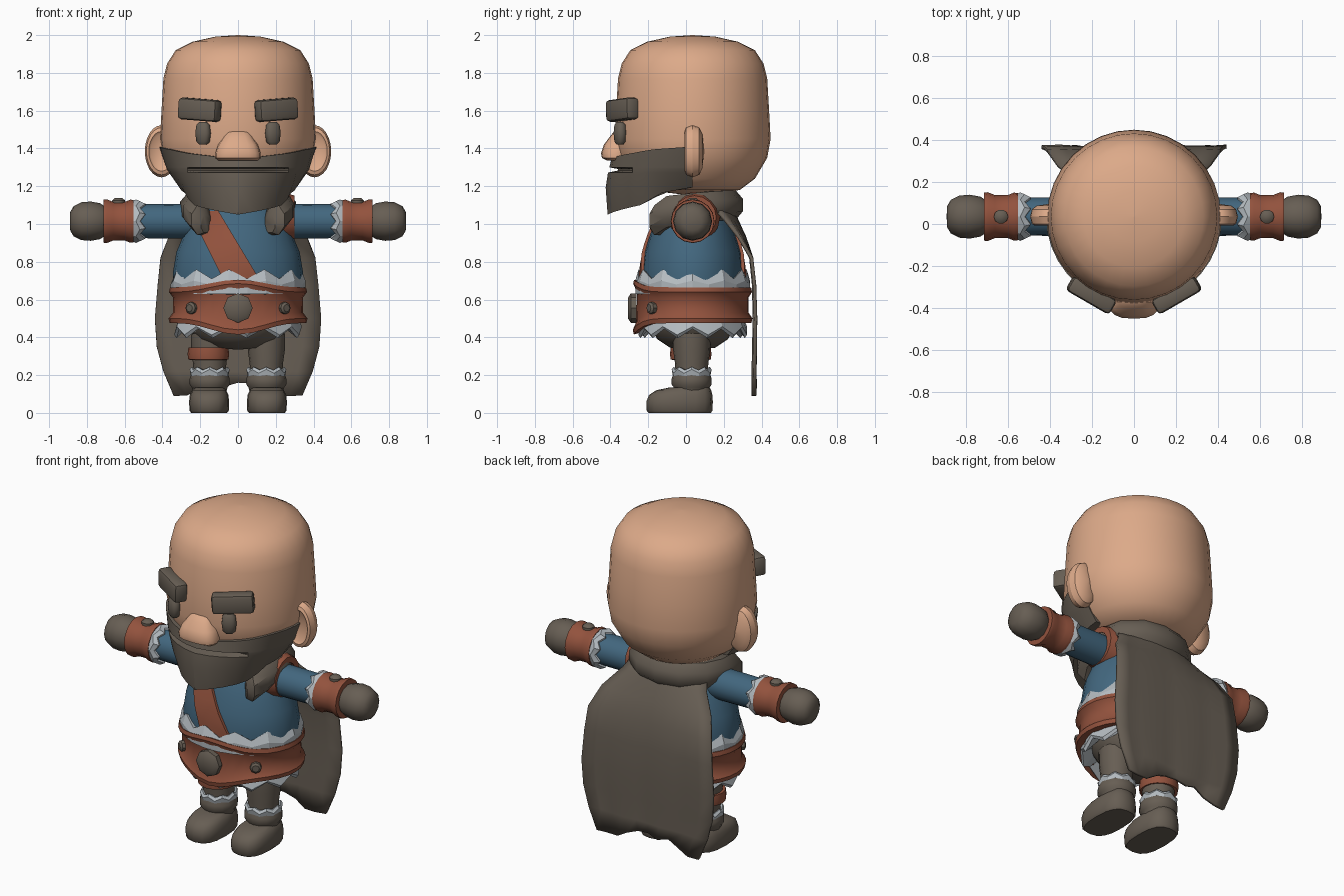
import bpy, bmesh
from math import sin, cos, pi, radians, sqrt
from mathutils import Matrix

if "Cube" in bpy.data.objects:
    bpy.data.objects.remove(bpy.data.objects["Cube"])

def material(name, rgb):
    m = bpy.data.materials.new(name)
    m.diffuse_color = (*rgb, 1)
    m.use_nodes = True
    m.node_tree.nodes["Principled BSDF"].inputs["Base Color"].default_value = m.diffuse_color
    return m

SKIN = material("skin", (0.72, 0.40, 0.25))
HAIR = material("dark_taupe", (0.135, 0.112, 0.088))
LEATHER = material("red_leather", (0.29, 0.085, 0.047))
BLUE = material("blue_cloth", (0.055, 0.135, 0.21))
TRIM = material("pale_trim", (0.46, 0.50, 0.53))
CY = 0.035  # body axis in y

def interp(table, x):
    """Linear lookup in rows (key, values...)."""
    for a, b in zip(table, table[1:]):
        if x <= b[0]:
            t = max(0, (x - a[0]) / (b[0] - a[0]))
            return [p + (q - p) * t for p, q in zip(a[1:], b[1:])]
    return list(table[-1][1:])

def finish(name, bm, mat, loc=(0, 0, 0), rot=(0, 0, 0), scale=(1, 1, 1), angle=40):
    bmesh.ops.recalc_face_normals(bm, faces=bm.faces)
    me = bpy.data.meshes.new(name)
    bm.to_mesh(me)
    bm.free()
    me.materials.append(mat)
    ob = bpy.data.objects.new(name, me)
    bpy.context.collection.objects.link(ob)
    ob.location, ob.rotation_euler, ob.scale = loc, rot, scale
    bpy.ops.object.select_all(action='DESELECT')
    ob.select_set(True)
    bpy.context.view_layer.objects.active = ob
    bpy.ops.object.shade_smooth_by_angle(angle=radians(angle))
    return ob

def skin_rings(rings, loop=False, wrap=True, caps=True):
    """Bridge rows of points into a surface."""
    bm = bmesh.new()
    rows = [[bm.verts.new(p) for p in r] for r in rings]
    n = len(rows[0])
    pairs = list(zip(rows, rows[1:])) + ([(rows[-1], rows[0])] if loop else [])
    for a, b in pairs:
        for i in range(n if wrap else n - 1):
            j = (i + 1) % n
            bm.faces.new((a[i], a[j], b[j], b[i]))
    if caps and not loop:
        bm.faces.new(rows[0])
        bm.faces.new(rows[-1])
    return bm

def zigzag(i, a):
    return (-1) ** i

def front_point(i, a):
    return max(0, -sin(a)) ** 7

def lathe(name, mat, profile, n=24, wave=None, loop=False, **kw):
    """Spin (radius, height[, wave amount]) rows round z."""
    rings = []
    for p in profile:
        amp = p[2] if len(p) > 2 else 0
        ring = []
        for i in range(n):
            a = 2 * pi * i / n
            ring.append((max(p[0], 0.002) * cos(a), max(p[0], 0.002) * sin(a),
                         p[1] + (amp * wave(i, a) if wave else 0)))
        rings.append(ring)
    return finish(name, skin_rings(rings, loop), mat, **kw)

def loft(name, mat, sections, n=16, power=0.75, **kw):
    """Stack rounded sections (z, centre y, half width, half depth)."""
    def sq(v):
        return abs(v) ** power * (1 if v > 0 else -1)
    rings = [[(rx * sq(cos(2 * pi * i / n)), cy + ry * sq(sin(2 * pi * i / n)), z)
              for i in range(n)] for z, cy, rx, ry in sections]
    return finish(name, skin_rings(rings), mat, **kw)

def box(name, mat, size, loc, rot, bevel):
    bm = bmesh.new()
    bmesh.ops.create_cube(bm, size=1, matrix=Matrix.Diagonal((*size, 1)))
    bmesh.ops.bevel(bm, geom=bm.edges[:], offset=bevel, segments=2, affect='EDGES', profile=0.5)
    return finish(name, bm, mat, loc, rot)

# Head
lathe("head", SKIN, [(0, 2.0), (.12, 1.992), (.24, 1.965), (.33, 1.92), (.375, 1.85), (.395, 1.77),
                     (.405, 1.6), (.413, 1.45), (.395, 1.35), (.33, 1.24), (.25, 1.18), (0, 1.15)],
      n=32, loc=(0, CY, 0))
loft("nose", SKIN, [(1.335, -.365, .105, .05), (1.35, -.37, .12, .075), (1.375, -.37, .12, .08),
                    (1.42, -.36, .105, .075), (1.46, -.345, .078, .06), (1.485, -.34, .062, .045),
                    (1.495, -.335, .04, .03)])

for s, side in ((-1, "right"), (1, "left")):
    # Ears, eyes and brows
    lathe(f"ear_{side}", SKIN, [(0, -.04), (.09, -.04), (.105, -.052), (.125, -.045), (.138, -.01),
                                (.125, .025), (.09, .042), (0, .05)],
          loc=(s * .405, .045, 1.385), rot=(-pi / 2, 0, 0), scale=(.64, 1, 1))
    loft(f"eye_{side}", HAIR, [(-.06, 0, .02, .015), (-.045, 0, .036, .026), (0, 0, .042, .03),
                               (.045, 0, .036, .026), (.06, 0, .02, .015)], power=.85,
         loc=(s * .185, -.35, 1.48), rot=(0, 0, s * radians(25)))
    box(f"brow_{side}", HAIR, (.235, .08, .115), (s * .203, -.338, 1.605),
        (0, s * radians(-4), s * radians(30)), .02)

# Beard wrapped round the jaw, with a mouth slot; rows are angle, top r, top z, bottom r, bottom z
shape = [(0, .43, 1.34, .45, 1.05), (20, .42, 1.36, .405, 1.075), (40, .418, 1.375, .36, 1.10),
         (60, .418, 1.395, .325, 1.165), (90, .418, 1.41, .30, 1.195)]
cols = []
for i in range(19):
    deg = -90 + i * 10
    rt, zt, rb, zb = interp(shape, abs(deg))
    slot = .05 if abs(deg) <= 30 else 0
    pts = [(rt - .06, zt)]
    for z, cut in ((zt, 0), (1.30, 0), (1.291, slot), (1.283, slot), (1.272, 0), (1.18 + zb * .05 - .04, 0), (zb, 0)):
        z = max(z, zb)
        t = (zt - z) / (zt - zb)
        pts.append((rt + (rb - rt) * t + .02 * sin(pi * t) - cut, z))
    pts.append((.16, 1.19))
    a = radians(deg)
    cols.append([(r * sin(a), CY - r * cos(a), z) for r, z in pts])
finish("beard", skin_rings(cols), HAIR, angle=30)

# Torso and hips
torso = [(.30, .47), (.335, .6), (.345, .74), (.327, .85), (.285, .95), (.24, 1.05), (.16, 1.13), (0, 1.16)]
lathe("tunic", BLUE, torso, loc=(0, CY, 0), scale=(1, .78, 1))
lathe("trousers", HAIR, [(0, .335), (.14, .345), (.22, .39), (.27, .46), (.28, .52)],
      loc=(0, CY, 0), scale=(1, .85, 1))

# Diagonal strap, front and back
heights = [(z, r) for r, z in torso]
for s, side in ((-1, "front"), (1, "back")):
    rings = []
    for k in range(9):
        z = .68 + .43 * k / 8
        edge = (.13 - .6 * (z - .68), -.065 - .5 * (z - .68))
        row = []
        for off, order in ((.016, (0, .5, 1)), (-.01, (1, .5, 0))):
            for u in order:
                x = edge[0] + (edge[1] - edge[0]) * u
                r = interp(heights, z)[0]
                row.append((x, CY + s * (.78 * sqrt(max(r * r - x * x, 0)) + off), z))
        rings.append(row)
    finish(f"strap_{side}", skin_rings(rings), LEATHER)

# Belt with pointed front, jagged trims above and below
body = dict(loc=(0, CY, 0), scale=(1, .86, 1), loop=True)
lathe("belt", LEATHER, [(.30, .48, -.05), (.362, .475, -.06), (.368, .50, -.06), (.345, .53, -.045),
                        (.343, .61, .03), (.366, .64, .045), (.36, .665, .04), (.30, .66, .03)],
      n=32, wave=front_point, **body)
lathe("tunic_hem_upper", TRIM, [(.30, .62), (.355, .63), (.357, .69, .01), (.336, .735, .025), (.30, .72, .02)],
      wave=zigzag, n=22, angle=15, **body)
lathe("tunic_hem_lower", TRIM, [(.25, .52), (.31, .52), (.338, .435, .022), (.325, .42, .024), (.25, .48)],
      wave=zigzag, n=22, angle=15, **body)
lathe("buckle", HAIR, [(.078, 0), (.078, .03), (.055, .045), (0, .045)], n=8,
      loc=(0, -.262, .555), rot=(pi / 2, 0, pi / 8 * 0))
for s, side in ((-1, "right"), (1, "left")):
    lathe(f"belt_stud_{side}", HAIR, [(.032, 0), (.032, .03), (.02, .04), (0, .04)], n=8,
          loc=(s * .235, -.165, .555), rot=(pi / 2, 0, s * radians(35)))

for s, side in ((-1, "right"), (1, "left")):
    # Arms
    arm = dict(loc=(0, CY, 1.015), rot=(0, s * pi / 2, 0))
    lathe(f"sleeve_{side}", BLUE, [(.09, .15), (.092, .3), (.09, .53)], n=16, **arm)
    lathe(f"cuff_trim_{side}", TRIM, [(.07, .50, .01), (.10, .505, .014), (.115, .53, .01), (.102, .57), (.07, .57)],
          n=16, wave=zigzag, loop=True, angle=15, **arm)
    lathe(f"bracer_{side}", LEATHER, [(.07, .552), (.112, .552), (.114, .57), (.102, .60), (.102, .66),
                                      (.116, .695), (.114, .712), (.07, .712)], n=16, loop=True, **arm)
    lathe(f"hand_{side}", HAIR, [(.075, .70), (.095, .73), (.104, .78), (.10, .83), (.08, .87), (.05, .888), (0, .89)],
          n=12, **arm)
    lathe(f"bracer_stud_{side}", HAIR, [(.034, 0), (.034, .025), (.02, .037), (0, .038)], n=10,
          loc=(s * .632, CY, 1.10))
    # Legs and boots
    leg = dict(loc=(s * .15, CY - .005, 0), n=16)
    lathe(f"leg_{side}", HAIR, [(.085, .18), (.088, .26), (.098, .33), (.10, .42)], **leg)
    lathe(f"boot_trim_{side}", TRIM, [(.07, .19), (.10, .195, .006), (.106, .22, .01), (.096, .235, .008), (.07, .23)],
          wave=zigzag, loop=True, angle=15, **leg)
    lathe(f"boot_cuff_{side}", HAIR, [(.085, .10), (.095, .135), (.106, .15), (.106, .18), (.098, .205), (.07, .205)], **leg)
    loft(f"boot_foot_{side}", HAIR, [(0, -.033, .095, .165), (.012, -.034, .104, .174), (.06, -.034, .106, .176),
                                     (.095, -.028, .102, .168), (.12, -.012, .09, .145), (.135, .02, .075, .105)],
         loc=(s * .153, 0, 0))
lathe("knee_strap", LEATHER, [(.07, .278), (.106, .282), (.11, .31), (.106, .345), (.07, .345)], n=16, loop=True,
      loc=(-.157, CY - .01, 0))
lathe("shoulder_band", LEATHER, [(.08, .235), (.135, .235), (.115, .30), (.08, .30)], n=16, loop=True,
      loc=(0, CY + .01, 1.035), rot=(0, pi / 2, 0))

# Bulky collar open at the throat: swept oval sections (x, y, z, radius)
half = [(.17, -.165, 1.0, .05), (.195, -.15, 1.02, .085), (.225, -.09, 1.065, .09), (.24, .03, 1.085, .085),
        (.205, .14, 1.095, .085), (.11, .215, 1.10, .085)]
path = [(-x, y, z, r) for x, y, z, r in half] + [(0, .235, 1.10, .085)] + half[::-1]
rings = []
for k, (x, y, z, r) in enumerate(path):
    ox, oy = x, y - .02
    d = sqrt(ox * ox + oy * oy)
    rings.append([(x + ox / d * r * .85 * cos(a), y + oy / d * r * .85 * cos(a), z + r * sin(a))
                  for a in (2 * pi * i / 8 + pi / 8 for i in range(8))])
finish("collar", skin_rings(rings), HAIR)

# Cape: rows of height, depth, half width, with a ragged lower edge
rows = [(1.12, .22, .23), (1.03, .265, .28), (.93, .31, .365), (.82, .345, .41), (.68, .36, .425), (.5, .365, .44),
        (.35, .362, .43), (.22, .36, .395), (.1, .36, .34)]
ragged = (-.01, -.008, .02, .06, .04, .06, .055, .03, -.01, -.01, -.008)
rings = []
for k, (z, y, w) in enumerate(rows):
    curl = max(0, .1 - .035 * k)
    rings.append([(w * (i / 5 - 1), y - curl * (i / 5 - 1) ** 2 + .006 * sin(i * 2) * k / 8,
                   z + (ragged[i] if k == 8 else 0)) for i in range(11)])
cape = finish("cape", skin_rings(rings, wrap=False, caps=False), HAIR)
solid = cape.modifiers.new("thickness", 'SOLIDIFY')
solid.thickness = .018
solid.offset = 0
